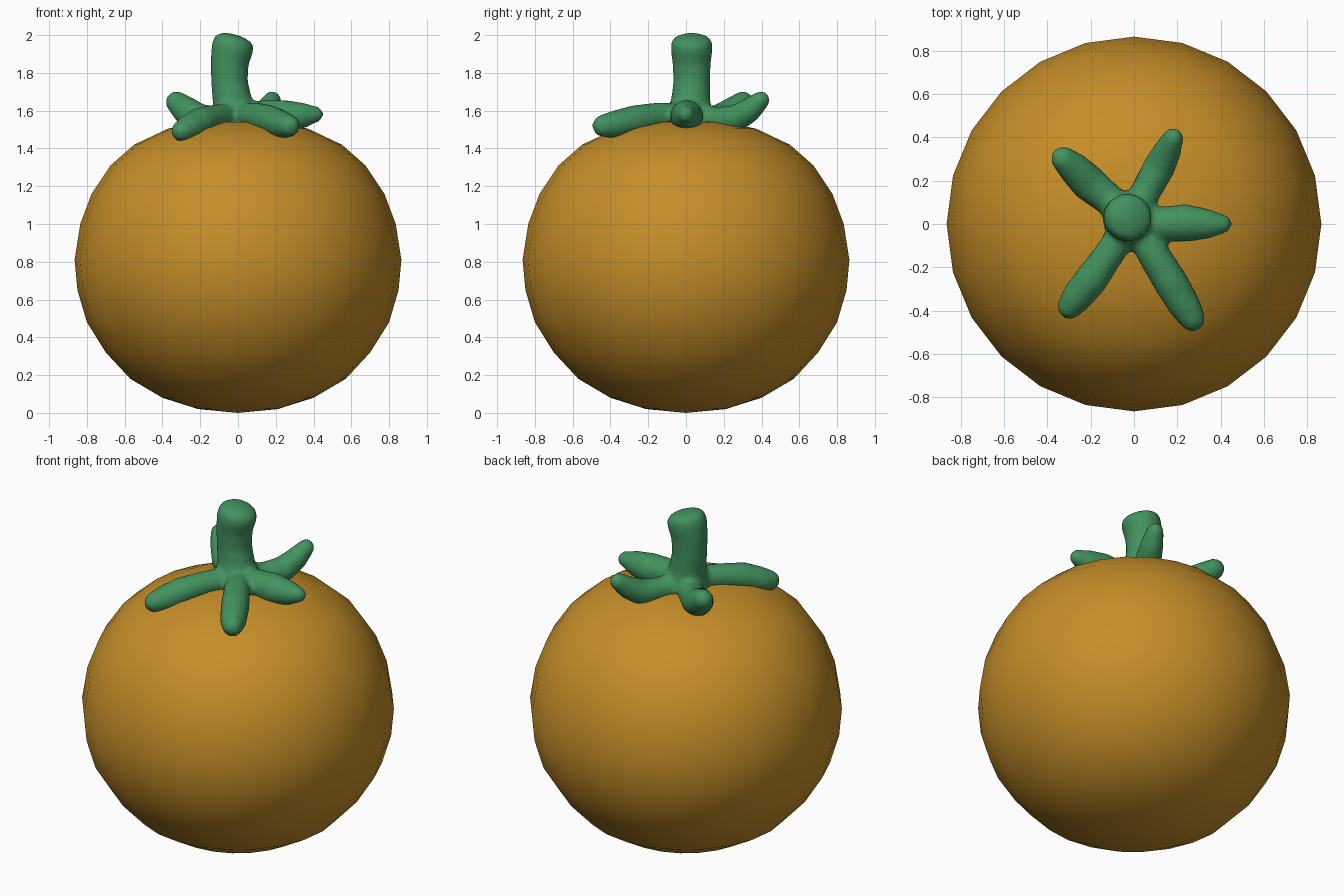
import bpy, bmesh, math
from mathutils import Vector

if "Cube" in bpy.data.objects:
    bpy.data.objects.remove(bpy.data.objects["Cube"])


def material(name, rgb):
    m = bpy.data.materials.new(name)
    m.diffuse_color = (*rgb, 1)
    m.use_nodes = True
    m.node_tree.nodes["Principled BSDF"].inputs["Base Color"].default_value = m.diffuse_color
    return m


def make_object(name, bm, mat):
    bmesh.ops.recalc_face_normals(bm, faces=bm.faces)
    for f in bm.faces:
        f.smooth = True
    me = bpy.data.meshes.new(name)
    bm.to_mesh(me)
    bm.free()
    me.materials.append(mat)
    ob = bpy.data.objects.new(name, me)
    bpy.context.collection.objects.link(ob)
    return ob


def add_tube(bm, path, cap=1.0, sides=16):
    """Closed round tube through (x, y, z, radius) points with a rounded tip."""
    pts = [(Vector(p[:3]), p[3]) for p in path]
    end, r = pts[-1]
    d = (end - pts[-2][0]).normalized()
    for a in (30, 60, 80):
        t = math.radians(a)
        pts.append((end + d * r * cap * math.sin(t), r * math.cos(t)))
    rings = []
    for i, (p, r) in enumerate(pts):
        tan = (pts[min(i + 1, len(pts) - 1)][0] - pts[max(i - 1, 0)][0]).normalized()
        ref = Vector((0, 1, 0)) if abs(tan.z) > 0.85 else Vector((0, 0, 1))
        u = tan.cross(ref).normalized()
        v = tan.cross(u)
        rings.append([bm.verts.new(p + r * (u * math.cos(a) + v * math.sin(a)))
                      for a in (2 * math.pi * k / sides for k in range(sides))])
    for a, b in zip(rings, rings[1:]):
        for k in range(sides):
            n = (k + 1) % sides
            bm.faces.new((a[k], a[n], b[n], b[k]))
    bm.faces.new(rings[0])
    bm.faces.new(rings[-1])


orange = material("golden orange", (0.56, 0.27, 0.022))
green = material("leaf green", (0.055, 0.29, 0.115))

# Fruit body: 24-sided lathe
profile = [(0, 0), (0.21, 0.02), (0.40, 0.08), (0.57, 0.18), (0.70, 0.32),
           (0.80, 0.48), (0.85, 0.65), (0.865, 0.81), (0.835, 1.0),
           (0.775, 1.16), (0.675, 1.31), (0.55, 1.42), (0.37, 1.505),
           (0.20, 1.54), (0, 1.55)]
bm = bmesh.new()
vs = [bm.verts.new((r, 0, z)) for r, z in profile]
es = [bm.edges.new(e) for e in zip(vs, vs[1:])]
bmesh.ops.spin(bm, geom=vs + es, cent=(0, 0, 0), axis=(0, 0, 1),
               angle=2 * math.pi, steps=24)
bmesh.ops.remove_doubles(bm, verts=bm.verts, dist=0.001)
make_object("fruit_body", bm, orange)

# Stem and five leaves, fused into one smooth shape
bm = bmesh.new()
add_tube(bm, [(-0.01, 0.02, 1.50, 0.13), (-0.015, 0.02, 1.57, 0.13),
              (-0.03, 0.025, 1.65, 0.105), (-0.045, 0.03, 1.75, 0.098),
              (-0.045, 0.03, 1.85, 0.102), (-0.03, 0.03, 1.93, 0.112),
              (-0.02, 0.03, 1.965, 0.108)], cap=0.36)
leaves = [
    [(0.0, 0.01, 1.57, 0.07), (0.12, 0.0, 1.575, 0.08), (0.24, 0.005, 1.57, 0.088),
     (0.35, 0.0, 1.575, 0.068), (0.405, 0.0, 1.58, 0.047)],
    [(0.0, 0.05, 1.57, 0.07), (0.06, 0.16, 1.55, 0.07), (0.115, 0.26, 1.555, 0.075),
     (0.155, 0.34, 1.605, 0.065), (0.18, 0.395, 1.655, 0.05)],
    [(-0.03, 0.04, 1.57, 0.07), (-0.13, 0.125, 1.55, 0.075), (-0.21, 0.19, 1.555, 0.085),
     (-0.28, 0.26, 1.605, 0.075), (-0.325, 0.3, 1.645, 0.06)],
    [(-0.02, 0.0, 1.57, 0.07), (-0.11, -0.13, 1.565, 0.07), (-0.2, -0.26, 1.54, 0.078),
     (-0.265, -0.34, 1.505, 0.073), (-0.295, -0.38, 1.493, 0.06)],
    [(0.01, 0.0, 1.57, 0.07), (0.09, -0.14, 1.57, 0.075), (0.17, -0.27, 1.55, 0.08),
     (0.235, -0.38, 1.525, 0.075), (0.268, -0.435, 1.52, 0.062)],
]
for path in leaves:
    add_tube(bm, path)
stem = make_object("stem_and_leaves", bm, green)
remesh = stem.modifiers.new("fuse", 'REMESH')
remesh.mode = 'VOXEL'
remesh.voxel_size = 0.015
remesh.use_smooth_shade = True
smooth = stem.modifiers.new("soften", 'SMOOTH')
smooth.factor = 0.5
smooth.iterations = 6
